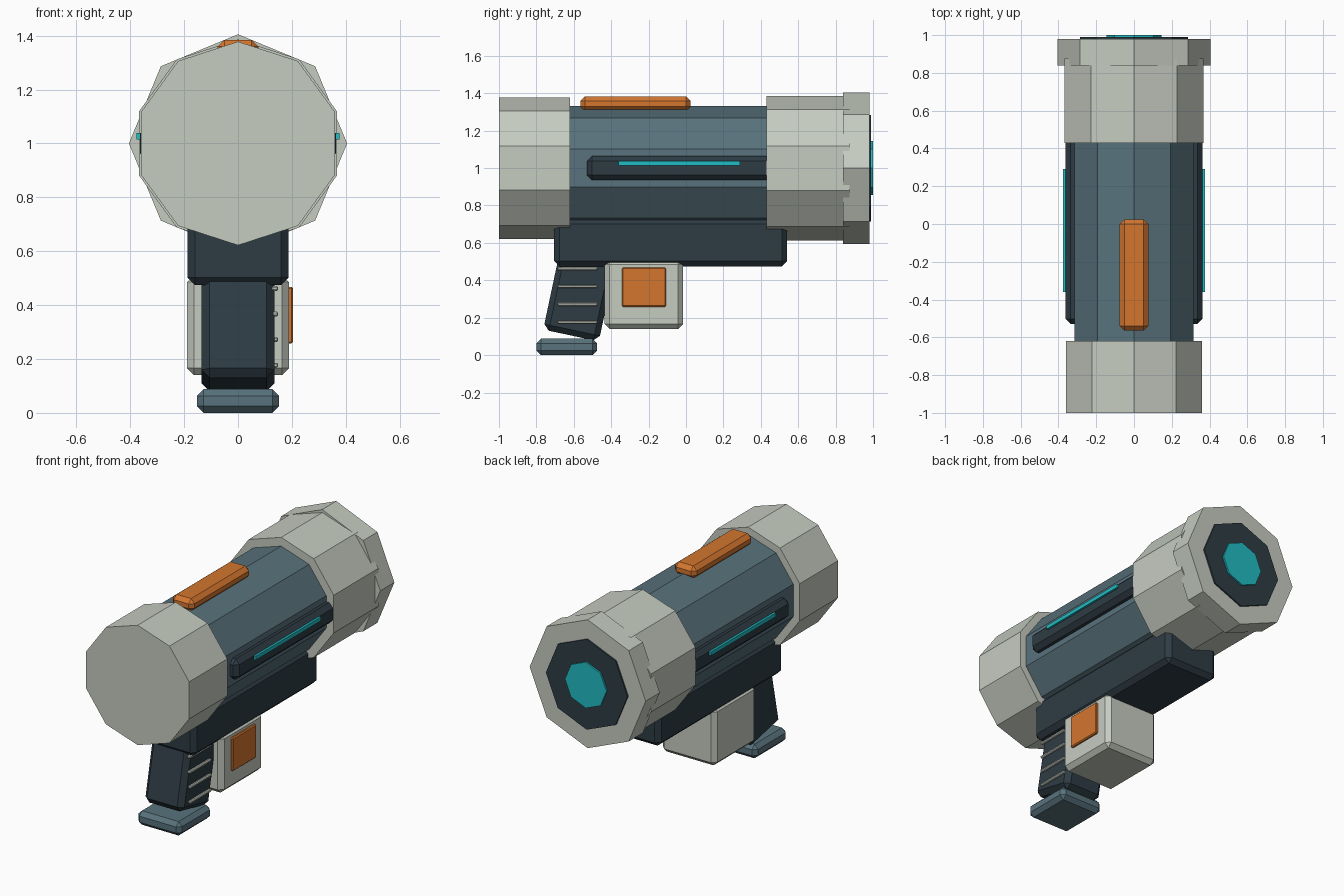
import bpy, bmesh, math
from mathutils import Matrix

old = bpy.data.objects.get("Cube")
if old:
    bpy.data.objects.remove(old, do_unlink=True)


def material(name, hex_code):
    """Flat material from an sRGB hex string."""
    rgb = [int(hex_code[i:i + 2], 16) / 255 for i in (0, 2, 4)]
    lin = [c / 12.92 if c < 0.04045 else ((c + 0.055) / 1.055) ** 2.4 for c in rgb]
    mat = bpy.data.materials.new(name)
    mat.use_nodes = True
    mat.diffuse_color = (*lin, 1)
    mat.node_tree.nodes["Principled BSDF"].inputs["Base Color"].default_value = (*lin, 1)
    return mat


GREY = material("light_grey", "c6ccc1")
BLUE = material("slate_blue", "58727c")
DARK = material("dark_slate", "2e3c44")
ORANGE = material("orange", "d4762f")
CYAN = material("cyan_glow", "20bcc4")


def finish(name, bm, mat):
    bmesh.ops.recalc_face_normals(bm, faces=bm.faces)
    mesh = bpy.data.meshes.new(name)
    bm.to_mesh(mesh)
    bm.free()
    mesh.materials.append(mat)
    obj = bpy.data.objects.new(name, mesh)
    bpy.context.collection.objects.link(obj)
    return obj


def box(name, mat, x, y, z, bevel=0.0):
    """Chamfered box from (low, high) ranges on each axis."""
    bm = bmesh.new()
    bmesh.ops.create_cube(bm, size=1)
    spans = (x, y, z)
    for v in bm.verts:
        v.co = [(a + b) / 2 + c * (b - a) for (a, b), c in zip(spans, v.co)]
    if bevel:
        bmesh.ops.bevel(bm, geom=bm.edges[:], offset=bevel, segments=1,
                        affect='EDGES', clamp_overlap=True)
    return finish(name, bm, mat)


def prism(name, mat, sides, radius, y0, y1):
    """Polygonal drum along y around the barrel axis, with a corner on top."""
    bm = bmesh.new()
    rings = []
    for y in (y0, y1):
        angles = [2 * math.pi * i / sides for i in range(sides)]
        rings.append([bm.verts.new((radius * math.sin(a), y, 1 + radius * math.cos(a)))
                      for a in angles])
        bm.faces.new(rings[-1])
    for i in range(sides):
        j = (i + 1) % sides
        bm.faces.new((rings[0][i], rings[0][j], rings[1][j], rings[1][i]))
    return finish(name, bm, mat)


# Barrel drums
prism("barrel_body", BLUE, 10, 0.331, -0.8, 0.6)
prism("rear_cap", GREY, 10, 0.378, -1.0, -0.62)
prism("front_collar", GREY, 10, 0.386, 0.43, 0.875)
prism("muzzle_ring", GREY, 8, 0.405, 0.84, 0.98)
prism("muzzle_recess", DARK, 8, 0.285, 0.95, 0.99)
prism("muzzle_lens", CYAN, 8, 0.145, 0.96, 1.0)

# Top sight and under rail
box("top_sight", ORANGE, (-0.076, 0.076), (-0.565, 0.025), (1.305, 1.384), 0.025)
box("under_rail", DARK, (-0.188, 0.188), (-0.705, 0.54), (0.475, 0.73), 0.028)

# Side rails with glowing strips
for side, s in (("left", 1), ("right", -1)):
    box(side + "_side_rail", DARK, sorted((s * 0.27, s * 0.363)), (-0.53, 0.53),
        (0.935, 1.065), 0.028)
    box(side + "_glow_strip", CYAN, sorted((s * 0.35, s * 0.376)), (-0.36, 0.29),
        (1.014, 1.038))

# Slanted grip with ribs and a base plate
grip = box("grip", DARK, (-0.135, 0.135), (-0.152, 0.152), (-0.23, 0.23), 0.03)
grip.data.transform(Matrix.Translation((0, -0.567, 0.33))
                    @ Matrix.Rotation(math.radians(-12), 4, 'X'))
for i in range(4):
    z = 0.462 - i * 0.095
    box(f"grip_rib_{i + 1}", GREY, (0.125, 0.149), (-0.688, -0.473),
        (z - 0.009, z + 0.009), 0.005)
box("grip_base", BLUE, (-0.153, 0.153), (-0.8, -0.475), (0.0, 0.088), 0.025)

# Magazine block with side panel
box("magazine", GREY, (-0.19, 0.19), (-0.435, -0.015), (0.14, 0.512), 0.027)
box("magazine_panel", ORANGE, (0.18, 0.205), (-0.342, -0.107), (0.258, 0.468), 0.006)
